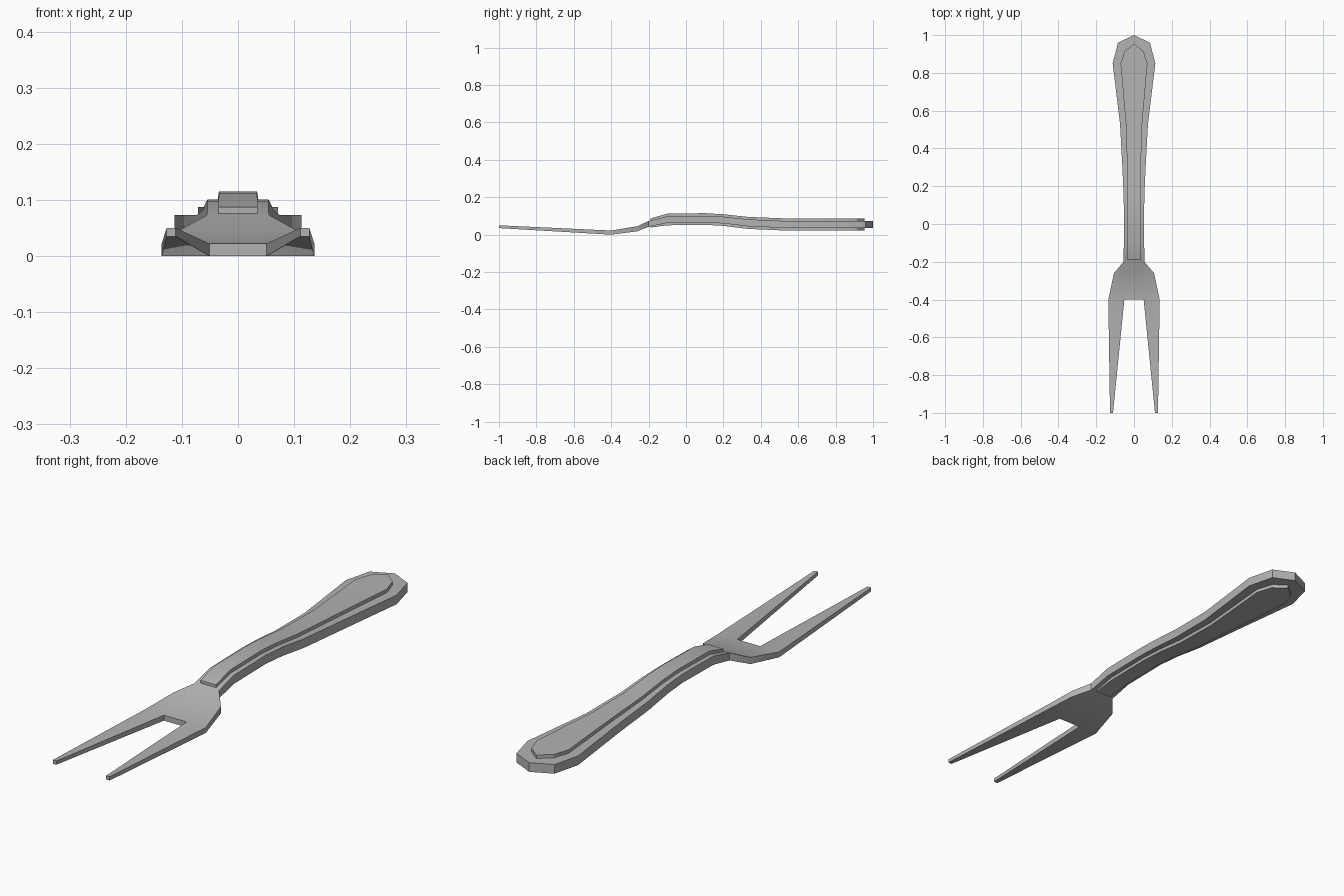
import bpy
import bmesh
import math

cube = bpy.data.objects.get("Cube")
if cube:
    bpy.data.objects.remove(cube, do_unlink=True)

steel = bpy.data.materials.new("brushed_steel")
steel.use_nodes = True
steel.diffuse_color = (0.45, 0.45, 0.45, 1)
steel.node_tree.nodes["Principled BSDF"].inputs["Base Color"].default_value = (0.45, 0.45, 0.45, 1)


def loft_slab(name, stations, slot_rows=0):
    """Symmetric slab from stations (y, inner half width, outer half width, bottom, top).
    The first slot_rows segments leave the middle strip open."""
    bm = bmesh.new()
    height = {}
    rows = []
    for y, inner, outer, low, high in stations:
        height[round(y, 3)] = high - low
        rows.append([bm.verts.new((x, y, low)) for x in (-outer, -inner, inner, outer)])
    for i, (a, b) in enumerate(zip(rows, rows[1:])):
        for c in range(3):
            if not (c == 1 and i < slot_rows):
                bm.faces.new((a[c], a[c + 1], b[c + 1], b[c]))
    bmesh.ops.remove_doubles(bm, verts=bm.verts[:], dist=0.0001)
    result = bmesh.ops.extrude_face_region(bm, geom=bm.faces[:], use_keep_orig=True)
    for v in result["geom"]:
        if isinstance(v, bmesh.types.BMVert):
            v.co.z += height[round(v.co.y, 3)]
    bmesh.ops.recalc_face_normals(bm, faces=bm.faces[:])
    mesh = bpy.data.meshes.new(name)
    bm.to_mesh(mesh)
    bm.free()
    mesh.materials.append(steel)
    obj = bpy.data.objects.new(name, mesh)
    bpy.context.collection.objects.link(obj)
    bpy.ops.object.select_all(action="DESELECT")
    obj.select_set(True)
    bpy.context.view_layer.objects.active = obj
    bpy.ops.object.shade_smooth_by_angle(angle=math.radians(30))
    return obj


# Two tines, shoulder, neck and handle core in one piece
loft_slab("fork_body", [
    (-1.0, 0.111, 0.127, 0.035, 0.05),
    (-0.4, 0.051, 0.136, 0.0, 0.022),
    (-0.26, 0.045, 0.106, 0.018, 0.045),
    (-0.2, 0.03, 0.055, 0.042, 0.073),
    (-0.1, 0.03, 0.054, 0.063, 0.098),
    (0.1, 0.03, 0.054, 0.066, 0.101),
    (0.2, 0.03, 0.057, 0.06, 0.096),
    (0.33, 0.03, 0.063, 0.045, 0.082),
    (0.53, 0.03, 0.074, 0.036, 0.073),
    (0.85, 0.05, 0.113, 0.036, 0.073),
    (0.96, 0.04, 0.085, 0.036, 0.073),
    (1.0, 0.0, 0.0, 0.036, 0.073),
], slot_rows=1)

# Raised grip panel, standing proud of the handle above and below
loft_slab("grip_panel", [
    (-0.19, 0.015, 0.035, 0.038, 0.087),
    (-0.1, 0.015, 0.034, 0.05, 0.112),
    (0.1, 0.015, 0.034, 0.053, 0.115),
    (0.2, 0.015, 0.035, 0.047, 0.109),
    (0.33, 0.015, 0.037, 0.031, 0.095),
    (0.53, 0.02, 0.043, 0.022, 0.087),
    (0.85, 0.03, 0.071, 0.022, 0.087),
    (0.915, 0.02, 0.05, 0.022, 0.087),
    (0.955, 0.0, 0.0, 0.022, 0.087),
])
